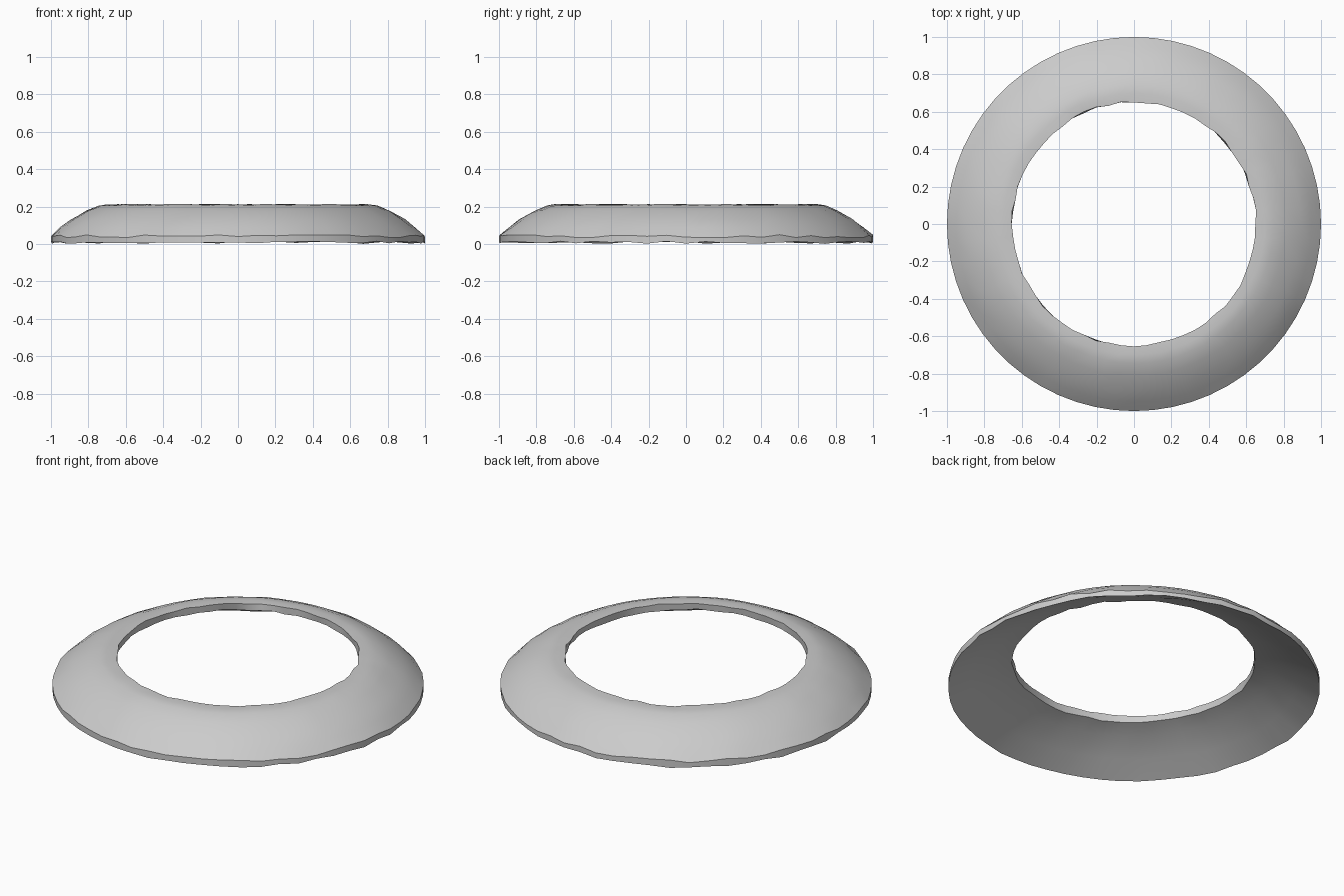
import bpy, bmesh, math, random

cube = bpy.data.objects.get("Cube")
if cube:
    bpy.data.objects.remove(cube, do_unlink=True)

random.seed(4)
SIDES = 60

# Closed cross-section (radius, height), with radial and vertical roughness
PROFILE = [
    (1.00, 0.008, 0.0, 0.007),    # lower outer edge
    (1.00, 0.042, 0.0, 0.008),    # upper outer edge
    (0.95, 0.088, 0.003, 0.002),
    (0.89, 0.133, 0.003, 0.002),
    (0.81, 0.178, 0.004, 0.002),
    (0.745, 0.205, 0.004, 0.002),
    (0.70, 0.212, 0.004, 0.002),
    (0.652, 0.210, 0.006, 0.003),  # upper inner lip
    (0.654, 0.172, 0.005, 0.004),  # lower inner lip
    (0.75, 0.142, 0.002, 0.002),
    (0.88, 0.074, 0.002, 0.002),
]

# Material
grey = bpy.data.materials.new("stone_grey")
grey.use_nodes = True
colour = (0.6, 0.6, 0.6, 1)
grey.diffuse_color = colour
grey.node_tree.nodes["Principled BSDF"].inputs["Base Color"].default_value = colour

# Ring swept from the cross-section, with hand-cut unevenness
bm = bmesh.new()
rings = []
for i in range(SIDES):
    a = math.tau * i / SIDES
    ring = []
    for r, z, dr, dz in PROFILE:
        rr = r + random.uniform(-dr, dr)
        zz = max(0, z + random.uniform(-dz, dz))
        ring.append(bm.verts.new((rr * math.cos(a), rr * math.sin(a), zz)))
    rings.append(ring)
n = len(PROFILE)
for i in range(SIDES):
    a, b = rings[i], rings[(i + 1) % SIDES]
    for j in range(n):
        k = (j + 1) % n
        bm.faces.new((a[j], b[j], b[k], a[k]))
bmesh.ops.recalc_face_normals(bm, faces=bm.faces)

mesh = bpy.data.meshes.new("domed_ring")
bm.to_mesh(mesh)
bm.free()
mesh.materials.append(grey)
ring_obj = bpy.data.objects.new("domed_ring", mesh)
bpy.context.collection.objects.link(ring_obj)

# Smooth surfaces with crisp rim edges
bpy.ops.object.select_all(action="DESELECT")
ring_obj.select_set(True)
bpy.context.view_layer.objects.active = ring_obj
bpy.ops.object.shade_smooth_by_angle(angle=math.radians(30))
